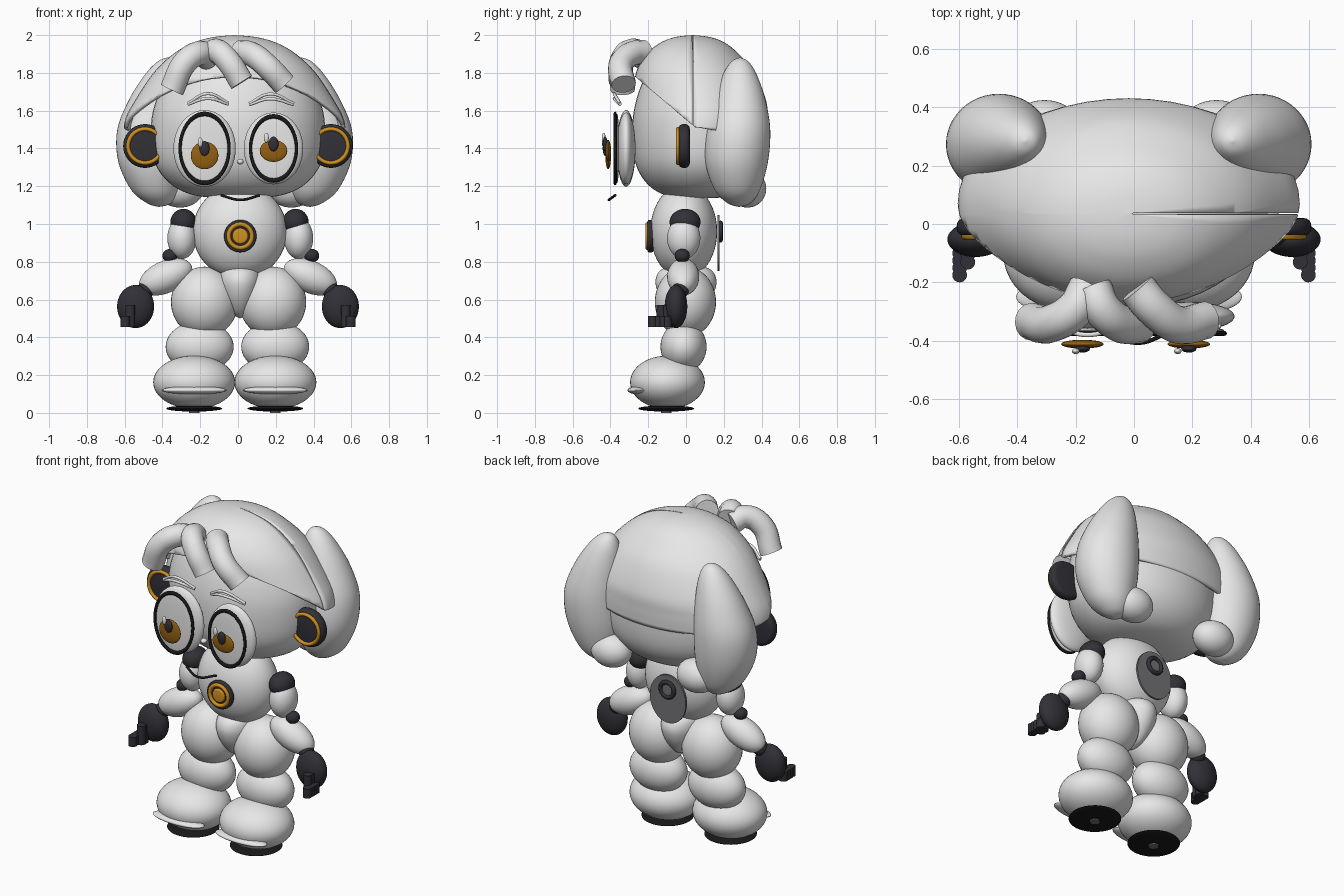
import bpy, bmesh
from math import pi, sin, cos, radians
from mathutils import Vector

cube = bpy.data.objects.get("Cube")
if cube:
    bpy.data.objects.remove(cube, do_unlink=True)


def material(name, r, g, b):
    m = bpy.data.materials.new(name)
    m.use_nodes = True
    m.diffuse_color = (r, g, b, 1)
    m.node_tree.nodes["Principled BSDF"].inputs["Base Color"].default_value = (r, g, b, 1)
    return m


SHELL = material("pale shell", .8, .8, .8)
EYE = material("eye white", .9, .9, .9)
DARK = material("charcoal", .03, .03, .038)
BLACK = material("black", .01, .01, .01)
GOLD = material("gold", .62, .28, .015)
IRIS = material("amber iris", .3, .12, .006)
GREY = material("back plate grey", .17, .17, .18)


def add(name, bm, mat, loc=(0, 0, 0), scale=(1, 1, 1), rot=(0, 0, 0)):
    me = bpy.data.meshes.new(name)
    bmesh.ops.recalc_face_normals(bm, faces=bm.faces)
    bm.to_mesh(me)
    bm.free()
    ob = bpy.data.objects.new(name, me)
    bpy.context.collection.objects.link(ob)
    me.materials.append(mat)
    ob.location, ob.scale, ob.rotation_euler = loc, scale, rot
    bpy.ops.object.select_all(action='DESELECT')
    ob.select_set(True)
    bpy.context.view_layer.objects.active = ob
    bpy.ops.object.shade_smooth_by_angle(angle=radians(40))
    return ob


def ball(name, mat, loc, radii, rot=(0, 0, 0)):
    bm = bmesh.new()
    bmesh.ops.create_uvsphere(bm, u_segments=40, v_segments=24, radius=1)
    return add(name, bm, mat, loc, radii, rot)


def drum(name, mat, loc, radius, depth, facing_y=True, bevel=0, stretch=1):
    bm = bmesh.new()
    bmesh.ops.create_cone(bm, cap_ends=True, segments=40, radius1=radius,
                          radius2=radius, depth=depth)
    if bevel:
        rims = [e for e in bm.edges if abs(e.verts[0].co.z - e.verts[1].co.z) < 1e-6]
        bmesh.ops.bevel(bm, geom=rims, offset=bevel, segments=4, affect='EDGES', profile=.5)
    return add(name, bm, mat, loc, (1, stretch, 1), (pi / 2 if facing_y else 0, 0, 0))


def loft(rings, steps=48):
    """Elliptic rings (z, rx, ry, cx, cy) joined into a smooth skin."""
    bm = bmesh.new()
    loops = [[bm.verts.new((cx + rx * cos(a), cy + ry * sin(a), z))
              for a in (2 * pi * i / steps for i in range(steps))]
             for z, rx, ry, cx, cy in rings]
    for lo, hi in zip(loops, loops[1:]):
        for i in range(steps):
            j = (i + 1) % steps
            bm.faces.new((lo[i], lo[j], hi[j], hi[i]))
    bmesh.ops.remove_doubles(bm, verts=bm.verts, dist=1e-5)
    return bm


def refine(rings, n=5):
    """Catmull-Rom interpolation between rings."""
    pts = [Vector(r) for r in rings]
    out = []
    for i in range(len(pts) - 1):
        p0, p1, p2, p3 = (pts[max(i - 1, 0)], pts[i], pts[i + 1],
                          pts[min(i + 2, len(pts) - 1)])
        for k in range(n):
            t = k / n
            out.append(p1 + (p2 - p0) * t / 2 + (p0 * 2 - p1 * 5 + p2 * 4 - p3) * t * t / 2
                       + (p1 * 3 - p0 - p2 * 3 + p3) * t ** 3 / 2)
    return out + [pts[-1]]


def ring(name, mat, loc, rx, rz, tube):
    bm = loft([(tube * sin(a), 1 + tube / rx * cos(a), 1 + tube / rx * cos(a), 0, 0)
               for a in (2 * pi * k / 12 for k in range(13))])
    return add(name, bm, mat, loc, (rx, rz, 1), (pi / 2, 0, 0))


def tube(name, mat, points, radius):
    cu = bpy.data.curves.new(name, 'CURVE')
    cu.dimensions = '3D'
    cu.bevel_depth, cu.bevel_resolution, cu.use_fill_caps = radius, 6, True
    sp = cu.splines.new('BEZIER')
    sp.bezier_points.add(len(points) - 1)
    for bp, p in zip(sp.bezier_points, points):
        bp.co = p
        bp.handle_left_type = bp.handle_right_type = 'AUTO'
    ob = bpy.data.objects.new(name, cu)
    bpy.context.collection.objects.link(ob)
    cu.materials.append(mat)
    return ob


# Head with a steep forehead and a broad chin
add("head", loft(refine([(z, r * 1.3, r, 0, .07) for z, r in (
    (1.135, 0), (1.142, .13), (1.17, .22), (1.23, .29), (1.32, .337), (1.45, .354),
    (1.6, .346), (1.76, .295), (1.87, .2), (1.92, .1), (1.935, 0))])), SHELL)

# Hair cap, trimmed by two sloping planes and slit on one side
cap = loft(refine([(z, rx, ry, -.018, cy) for z, rx, ry, cy in (
    (1.3, .56, .345, .07), (1.45, .585, .355, .07), (1.55, .58, .36, .07), (1.65, .53, .355, .07),
    (1.8, .43, .315, .05), (1.9, .325, .245, .035), (1.96, .22, .17, .035),
    (1.99, .11, .09, .035), (2, 0, 0, .035))]))


def trim(point, normal, clear=True):
    bmesh.ops.bisect_plane(cap, geom=cap.verts[:] + cap.edges[:] + cap.faces[:],
                           plane_co=point, plane_no=normal, clear_inner=clear)


trim((0, .04, 1.52), (0, .84, 1))
trim((0, .04, 1.515), (0, .16, 1))
trim((0, .033, 0), (0, 1, 0), False)
trim((0, .038, 0), (0, 1, 0), False)
slit = [f for f in cap.faces
        if f.calc_center_median().x > 0 and .033 < f.calc_center_median().y < .038]
bmesh.ops.delete(cap, geom=slit, context='FACES')
hair = add("hair_cap", cap, SHELL)
thick = hair.modifiers.new("thickness", 'SOLIDIFY')
thick.thickness, thick.offset = .02, -1

# Fringe tufts
for n, pts in enumerate((
        ((-.16, -.22, 1.88), (-.2, -.29, 1.905), (-.28, -.34, 1.855), (-.35, -.335, 1.71)),
        ((-.14, -.22, 1.9), (-.11, -.29, 1.915), (-.05, -.34, 1.86), (.02, -.345, 1.75)),
        ((.01, -.22, 1.91), (.07, -.29, 1.9), (.15, -.345, 1.84), (.245, -.33, 1.74)))):
    tube("fringe_tuft_%d" % n, SHELL, pts, .065)

# Eyes: socket, white, rim, iris, pupil, glint
for side, x, w, h, iris_z, iris_h, gx in (("right", -.177, .13, .183, 1.363, .073, -.2),
                                          ("left", .188, .122, .17, 1.387, .058, .15)):
    ball(side + "_eye_socket", SHELL, (x, -.317, 1.4), (w + .035, .05, h + .02))
    ball(side + "_eye_white", EYE, (x, -.365, 1.4), (w, .012, h))
    ring(side + "_eye_rim", BLACK, (x, -.375, 1.4), w, h, .0085)
    ball(side + "_iris", IRIS, (x, -.412, iris_z), (.073, .015, iris_h))
    ball(side + "_pupil", DARK, (x, -.428, iris_z + .037), (.026, .013, .039))
    ball(side + "_glint", EYE, (gx, -.436, iris_z + .07), (.013, .01, .026))

# Brows, nose and mouth
for name, xs, top in (("right_brow", (-.265, -.16, -.05), 1.69), ("left_brow", (.06, .17, .295), 1.688)):
    for k in (0, 1):
        tube("%s_%d" % (name, k), SHELL, [(xs[0], -.35, top - .05 - k * .006),
             (xs[1], -.38, top - k * .026), (xs[2], -.35, top - .05 - k * .006)], .008)
ball("nose", EYE, (.012, -.35, 1.33), (.018, .02, .015))
tube("mouth", BLACK, [(-.09, -.375, 1.152), (.012, -.408, 1.128), (.115, -.375, 1.152)], .007)

# Torso, pelvis, chest badge and back plate
ball("torso", SHELL, (.01, -.012, .96), (.25, .177, .25))
add("pelvis", loft(refine([(z, rx, ry, .01, 0) for z, rx, ry in (
    (.5, 0, 0), (.52, .035, .06), (.57, .078, .11), (.64, .106, .15),
    (.71, .114, .16), (.765, .09, .12), (.79, 0, 0))])), SHELL)
drum("badge_base", DARK, (.012, -.188, .936), .086, .03, bevel=.008)
ring("badge_ring", GOLD, (.012, -.203, .936), .062, .062, .012)
drum("badge_button", GOLD, (.012, -.2, .936), .042, .03, bevel=.01)
drum("back_plate", GREY, (0, .172, .9), .123, .012, stretch=1.2)
drum("back_port", GREY, (0, .178, .96), .045, .014)
ring("back_port_ring", DARK, (0, .182, .96), .045, .045, .013)

# Paired parts
for side, s in (("right", -1), ("left", 1)):
    # Ear discs and hair bunches
    drum(side + "_ear_disc", DARK, (s * .492, -.01, 1.413), .116, .06, bevel=.025)
    ring(side + "_ear_ring", GOLD, (s * .492, -.042, 1.413), .09, .09, .011)
    bunch = [(z, r * 1.06, r, s * cx - .018, cy) for z, r, cx, cy in (
        (1.09, 0, .4, .28), (1.11, .06, .4, .28), (1.18, .12, .42, .272), (1.33, .166, .44, .268),
        (1.5, .168, .443, .278), (1.66, .135, .415, .285), (1.79, .09, .38, .285),
        (1.86, .045, .36, .285), (1.882, 0, .355, .285))]
    add(side + "_hair_bunch", loft(refine(bunch)), SHELL)
    ball(side + "_hair_curl", SHELL, (s * .295 - .012, .325, 1.187), (.125, .1, .1))

    # Arms
    ball(side + "_shoulder", DARK, (s * .297 + .008, -.005, 1.01), (.069, .082, .07))
    ball(side + "_upper_arm", SHELL, (s * .309 + .012, -.012, .925), (.077, .088, .11))
    ball(side + "_elbow", DARK, (s * .375 + .015, -.02, .832), (.04, .04, .036))
    ball(side + "_forearm", SHELL, (s * .383, -.015, .72), (.15, .085, .085), (0, s * radians(24), 0))
    ball(side + "_wrist", DARK, (s * .49, -.03, .65), (.045, .045, .045))
    ball(side + "_hand", DARK, (s * .542, -.053, .563), (.098, .06, .114))
    for k in range(4):
        drum("%s_finger_%d" % (side, k), DARK, (s * .598, -.1 - k * .025, .483), .025, .058, False)
    for k in range(2):
        drum("%s_thumb_%d" % (side, k), DARK, (s * .57, -.105 - k * .026, .513), .025, .115, False)

    # Legs and feet
    ball(side + "_thigh", SHELL, (s * .18 + .003, -.003, .587), (.178, .162, .187))
    ball(side + "_shin", SHELL, (s * .2 - .003, -.013, .35), (.18, .122, .135))
    x = s * .215 - .017
    ball(side + "_foot", SHELL, (x, -.098, .162), (.217, .198, .141))
    ball(side + "_toe_lip", SHELL, (x, -.25, .12), (.172, .06, .022))
    ball(side + "_sole", BLACK, (x, -.105, .023), (.148, .148, .016))
    drum(side + "_sole_stud", GREY, (x, -.105, .006), .028, .012, False)
